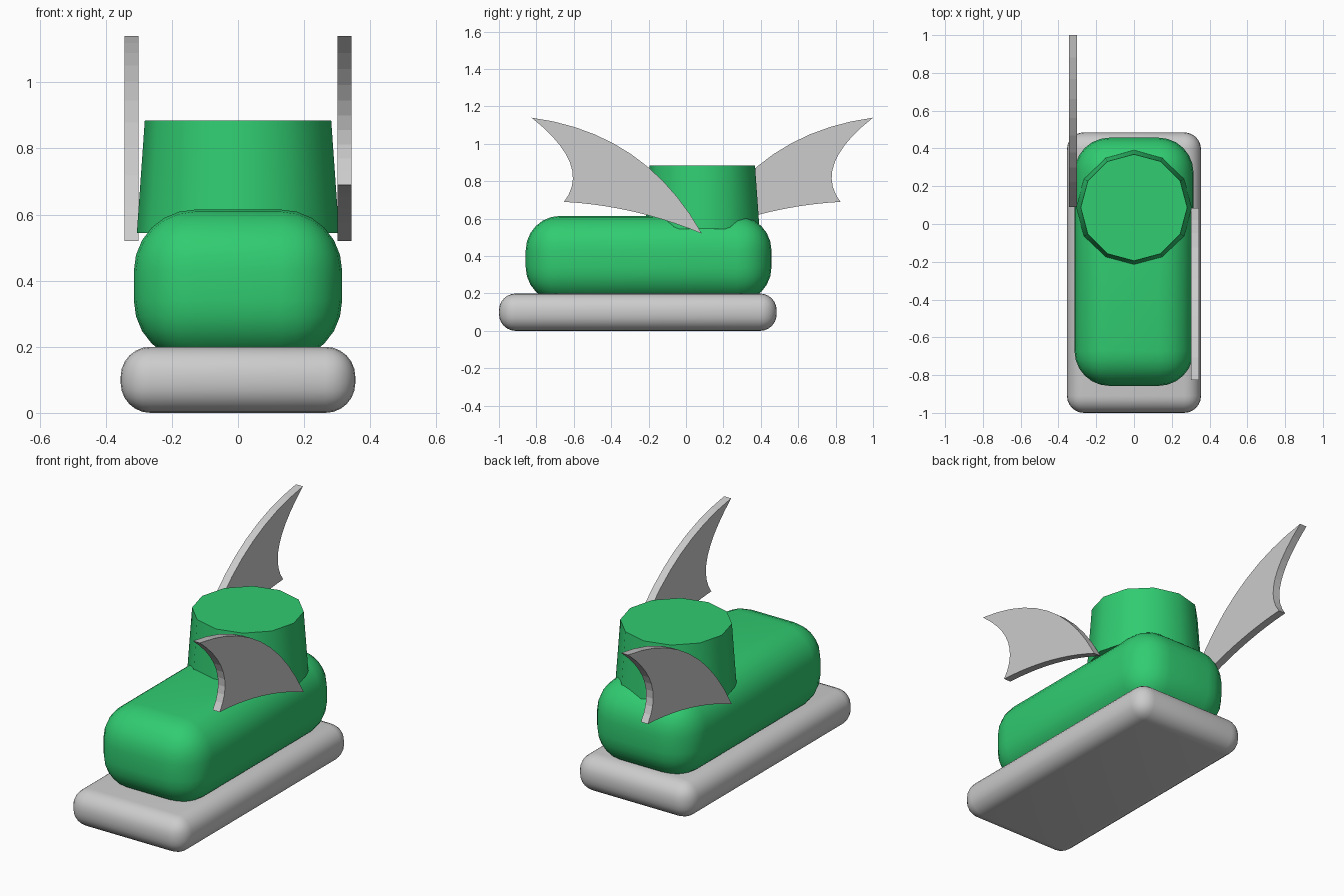
import bpy, bmesh, math
from mathutils import Matrix, Vector

if "Cube" in bpy.data.objects:
    bpy.data.objects.remove(bpy.data.objects["Cube"], do_unlink=True)


def material(name, rgb):
    m = bpy.data.materials.new(name)
    m.use_nodes = True
    m.diffuse_color = (*rgb, 1)
    m.node_tree.nodes["Principled BSDF"].inputs["Base Color"].default_value = (*rgb, 1)
    return m


GREEN = material("emerald green", (0.03, 0.604, 0.165))
GREY = material("light grey", (0.604, 0.604, 0.604))


def finish(bm, name, mat, smooth=True):
    bmesh.ops.recalc_face_normals(bm, faces=bm.faces)
    mesh = bpy.data.meshes.new(name)
    bm.to_mesh(mesh)
    bm.free()
    obj = bpy.data.objects.new(name, mesh)
    bpy.context.collection.objects.link(obj)
    mesh.materials.append(mat)
    if smooth:
        bpy.ops.object.select_all(action="DESELECT")
        obj.select_set(True)
        bpy.context.view_layer.objects.active = obj
        bpy.ops.object.shade_smooth_by_angle(angle=math.radians(35))
    return obj


def rounded_box(name, mat, low, high, radius, segments):
    low, high = Vector(low), Vector(high)
    bm = bmesh.new()
    place = Matrix.Translation((low + high) / 2) @ Matrix.Diagonal((*(high - low), 1))
    bmesh.ops.create_cube(bm, size=1, matrix=place)
    bmesh.ops.bevel(bm, geom=bm.edges[:], offset=radius, offset_type="OFFSET",
                    segments=segments, profile=0.5, affect="EDGES")
    return finish(bm, name, mat)


def arc(start, control, end, steps=10):
    # Quadratic curve without its last point, so arcs chain into an outline
    a, c, b = Vector(start), Vector(control), Vector(end)
    return [a.lerp(c, i / steps).lerp(c.lerp(b, i / steps), i / steps)
            for i in range(steps)]


ANKLE_Y = 0.087

# Sole and shoe body
rounded_box("sole", GREY, (-0.355, -1, 0), (0.355, 0.485, 0.2), 0.09, 6)
rounded_box("shoe_body", GREEN, (-0.315, -0.857, 0.155), (0.315, 0.457, 0.615), 0.185, 6)

# Tapered twelve-sided ankle cuff
bm = bmesh.new()
bmesh.ops.create_cone(bm, cap_ends=True, segments=12, radius1=0.306, radius2=0.282,
                      depth=0.34, matrix=Matrix.Translation((0, ANKLE_Y, 0.715)))
finish(bm, "ankle_cuff", GREEN)

# Wings: one curved outline, repeated by a half turn about the ankle
root, tip, barb = (0.085, 0.52), (-0.826, 1.14), (-0.652, 0.69)
outline = (arc(root, (-0.217, 1.06), tip) + arc(tip, (-0.502, 0.885), barb)
           + arc(barb, (-0.274, 0.669), root))


def wing(name, angle):
    bm = bmesh.new()
    face = bm.faces.new([bm.verts.new((0.301, p.x - ANKLE_Y, p.y)) for p in outline])
    solid = bmesh.ops.extrude_face_region(bm, geom=[face])
    moved = [v for v in solid["geom"] if isinstance(v, bmesh.types.BMVert)]
    bmesh.ops.translate(bm, verts=moved, vec=(0.043, 0, 0))
    turn = Matrix.Translation((0, ANKLE_Y, 0)) @ Matrix.Rotation(angle, 4, "Z")
    bmesh.ops.transform(bm, matrix=turn, verts=bm.verts)
    return finish(bm, name, GREY, smooth=False)


wing("left_wing", 0)
wing("right_wing", math.pi)
